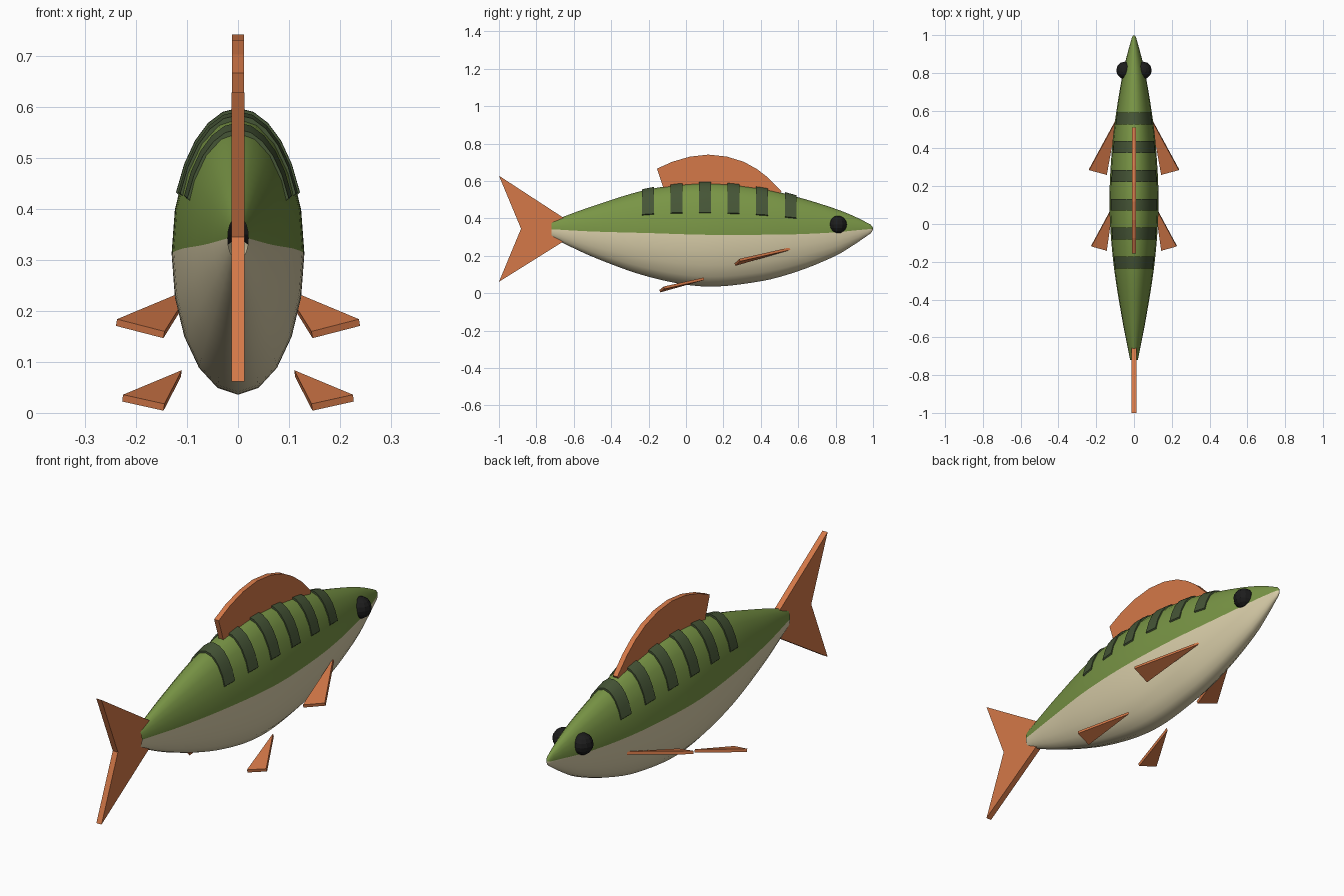
import bpy
import bmesh
from math import sin, cos, pi, radians
from mathutils import Vector

cube = bpy.data.objects.get("Cube")
if cube:
    bpy.data.objects.remove(cube, do_unlink=True)


def material(name, rgb):
    m = bpy.data.materials.new(name)
    m.use_nodes = True
    m.diffuse_color = (*rgb, 1)
    m.node_tree.nodes["Principled BSDF"].inputs["Base Color"].default_value = (*rgb, 1)
    return m


GREEN = material("olive green", (0.19, 0.30, 0.06))
CREAM = material("belly cream", (0.70, 0.62, 0.40))
STRIPE = material("dark stripe green", (0.06, 0.09, 0.037))
ORANGE = material("fin orange", (0.66, 0.19, 0.065))
BLACK = material("eye black", (0.012, 0.012, 0.012))


def add_object(name, bm, *mats):
    bmesh.ops.recalc_face_normals(bm, faces=bm.faces)
    mesh = bpy.data.meshes.new(name)
    bm.to_mesh(mesh)
    bm.free()
    for m in mats:
        mesh.materials.append(m)
    obj = bpy.data.objects.new(name, mesh)
    bpy.context.collection.objects.link(obj)
    return obj


def smooth(obj, angle):
    bpy.ops.object.select_all(action="DESELECT")
    obj.select_set(True)
    bpy.context.view_layer.objects.active = obj
    bpy.ops.object.shade_smooth_by_angle(angle=radians(angle))


# Body profile: position along the length, top height, bottom height
PROFILE = [(-0.72, 0.385, 0.299), (-0.5, 0.465, 0.195), (-0.2, 0.555, 0.088),
           (0.1, 0.589, 0.036), (0.4, 0.561, 0.064), (0.6, 0.513, 0.118),
           (0.8, 0.451, 0.2), (0.9, 0.411, 0.26), (0.97, 0.376, 0.308)]
WIDTH = 0.47


def hermite(y, col):
    """Smooth curve through one column of the profile."""
    last = len(PROFILE) - 1

    def slope(i):
        a, b = PROFILE[max(i - 1, 0)], PROFILE[min(i + 1, last)]
        return (b[col] - a[col]) / (b[0] - a[0])

    i = max(k for k in range(last) if PROFILE[k][0] <= y or k == 0)
    p, q = PROFILE[i], PROFILE[i + 1]
    d = q[0] - p[0]
    t = (y - p[0]) / d
    return ((1 + 2 * t) * (1 - t) ** 2 * p[col] + t * (1 - t) ** 2 * d * slope(i)
            + t * t * (3 - 2 * t) * q[col] + t * t * (t - 1) * d * slope(i + 1))


def section(y):
    top, bottom = hermite(y, 1), hermite(y, 2)
    return (top + bottom) / 2, (top - bottom) / 2


def skin(y, angle, z, r):
    return Vector((WIDTH * r * sin(angle), y, z + r * cos(angle)))


# Body: rings along the length, open behind under the tail, rounded at the nose
SIDES, RINGS = 20, 36
stations = []
for k in range(RINGS + 1):
    y = -0.72 + 1.69 * k / RINGS
    stations.append((y, *section(y)))
stations += [(0.988, 0.343, 0.023), (0.997, 0.344, 0.011)]
bm = bmesh.new()
rings = [[bm.verts.new(skin(y, 2 * pi * s / SIDES, z, r)) for s in range(SIDES)]
         for y, z, r in stations]
nose = bm.verts.new((0, 1, 0.345))
for s in range(SIDES):
    n = (s + 1) % SIDES
    belly = int(SIDES / 4 <= s < SIDES * 3 / 4)
    for a, b in zip(rings, rings[1:]):
        bm.faces.new((a[s], a[n], b[n], b[s])).material_index = belly
    bm.faces.new((rings[-1][s], rings[-1][n], nose)).material_index = belly
smooth(add_object("body", bm, GREEN, CREAM), 60)

# Stripes: thin raised bands draped over the back
ARC, STEPS = radians(65), 10
for k in range(6):
    bm = bmesh.new()
    loops = []
    for j in range(5):
        y = -0.203 + 0.1525 * k + 0.063 * (j / 4 - 0.5)
        z, r = section(y)
        outer = [skin(y, ARC * (2 * i / STEPS - 1), z, r + 0.008) for i in range(STEPS + 1)]
        inner = [skin(y, ARC * (1 - 2 * i / STEPS), z, r - 0.006) for i in range(STEPS + 1)]
        loops.append([bm.verts.new(p) for p in outer + inner])
    count = len(loops[0])
    for a, b in zip(loops, loops[1:]):
        for i in range(count):
            n = (i + 1) % count
            bm.faces.new((a[i], a[n], b[n], b[i]))
    for end in (loops[0], loops[-1]):
        for i in range(STEPS):
            bm.faces.new((end[i], end[i + 1], end[count - 2 - i], end[count - 1 - i]))
    smooth(add_object(f"back_stripe_{k + 1}", bm, STRIPE), 30)


def plate(name, points, thickness):
    """Flat fin outline thickened evenly to both sides."""
    bm = bmesh.new()
    face = bm.faces.new([bm.verts.new(p) for p in points])
    face.normal_update()
    shift = face.normal * thickness
    for v in bm.verts:
        v.co -= shift / 2
    result = bmesh.ops.extrude_face_region(bm, geom=[face], use_keep_orig=True)
    for v in result["geom"]:
        if isinstance(v, bmesh.types.BMVert):
            v.co += shift
    return add_object(name, bm, ORANGE)


# Upright fins on the centre line
dorsal = [(-0.155, 0.666), (-0.075, 0.702), (0.02, 0.73), (0.12, 0.741), (0.22, 0.73),
          (0.31, 0.702), (0.38, 0.663), (0.44, 0.617), (0.51, 0.546), (0.48, 0.5),
          (0.1, 0.55), (-0.11, 0.53)]
plate("dorsal_fin", [(0, y, z) for y, z in dorsal], 0.023)
tail = [(-1, 0.628), (-0.65, 0.40), (-0.65, 0.28), (-1, 0.061), (-0.882, 0.345)]
plate("tail_fin", [(0, y, z) for y, z in tail], 0.026)

# Paired fins and eyes
pectoral = [(0.092, 0.556, 0.238), (0.238, 0.287, 0.177), (0.145, 0.262, 0.153)]
pelvic = [(0.111, 0.096, 0.077), (0.226, -0.117, 0.029), (0.145, -0.14, 0.011)]
for side, sx in (("left", 1), ("right", -1)):
    for part, pts in (("pectoral", pectoral), ("pelvic", pelvic)):
        plate(f"{side}_{part}_fin", [(sx * x, y, z) for x, y, z in pts], 0.014)
    bm = bmesh.new()
    bmesh.ops.create_uvsphere(bm, u_segments=12, v_segments=8, radius=0.047)
    bmesh.ops.translate(bm, verts=bm.verts, vec=(sx * 0.047, 0.813, 0.367))
    add_object(f"{side}_eye", bm, BLACK)
